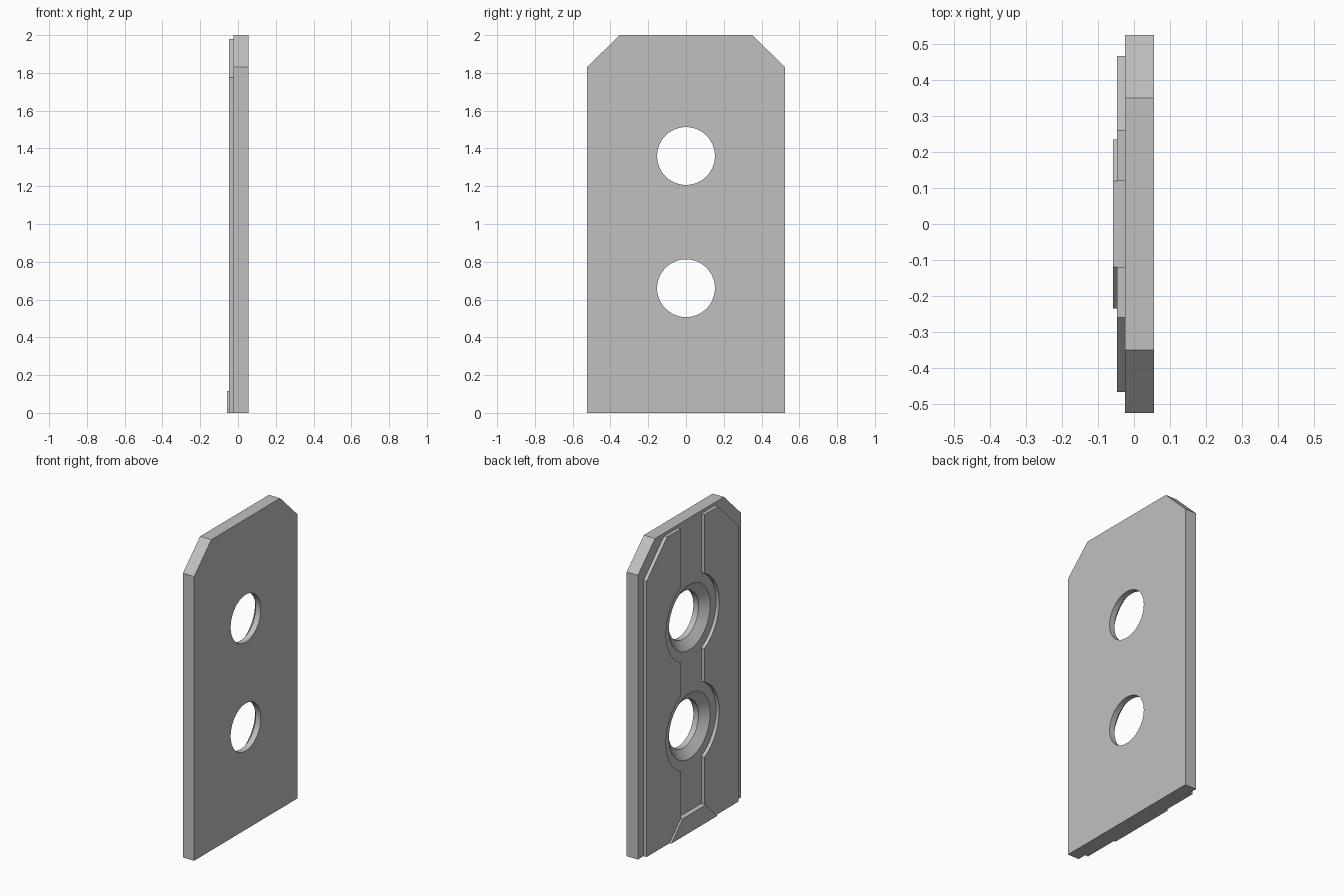
import bpy, bmesh, math
from mathutils import Vector

old = bpy.data.objects.get("Cube")
if old:
    bpy.data.objects.remove(old, do_unlink=True)

HOLES = (0.66, 1.36)      # heights of the screw holes
BACK, FACE, PAD, RAMP = 0.055, -0.025, -0.047, -0.059   # layers along x
SLOT, RELIEF = 0.12, 0.27

grey = bpy.data.materials.new("plain grey")
grey.use_nodes = True
colour = (0.53, 0.53, 0.53, 1)
grey.diffuse_color = colour
grey.node_tree.nodes["Principled BSDF"].inputs["Base Color"].default_value = colour


def add_object(name, bm):
    bmesh.ops.recalc_face_normals(bm, faces=bm.faces)
    mesh = bpy.data.meshes.new(name)
    bm.to_mesh(mesh)
    bm.free()
    mesh.materials.append(grey)
    obj = bpy.data.objects.new(name, mesh)
    bpy.context.collection.objects.link(obj)
    return obj


def slab(name, outline, x0, x1):
    """Extrude a (y, z) outline from x0 to x1."""
    bm = bmesh.new()
    face = bm.faces.new([bm.verts.new((x0, y, z)) for y, z in outline])
    grown = bmesh.ops.extrude_face_region(bm, geom=[face])["geom"]
    verts = [v for v in grown if isinstance(v, bmesh.types.BMVert)]
    bmesh.ops.translate(bm, verts=verts, vec=Vector((x1 - x0, 0, 0)))
    return add_object(name, bm)


def countersink_cutter(z, sides=64):
    """Turned solid: straight bore opening into a cone."""
    bm = bmesh.new()
    rings = []
    for x, r in ((0.1, 0.153), (0.018, 0.153), (FACE, 0.21), (-0.1, 0.21)):
        angles = [math.tau * i / sides for i in range(sides)]
        rings.append([bm.verts.new((x, r * math.cos(a), z + r * math.sin(a))) for a in angles])
    for a, b in zip(rings, rings[1:]):
        for i in range(sides):
            j = (i + 1) % sides
            bm.faces.new((a[i], a[j], b[j], b[i]))
    bm.faces.new(rings[0])
    bm.faces.new(rings[-1])
    cutter = add_object("hole_cutter", bm)
    cutter.hide_render = True
    return cutter


# Main plate with chamfered top corners and two countersunk holes
plate = slab("plate", [(-0.525, 0), (0.525, 0), (0.525, 1.83), (0.35, 2),
                       (-0.35, 2), (-0.525, 1.83)], FACE, BACK)
cutters = [countersink_cutter(z) for z in HOLES]
for cutter in cutters:
    mod = plate.modifiers.new("hole", 'BOOLEAN')
    mod.operation, mod.solver, mod.object = 'DIFFERENCE', 'EXACT', cutter
graph = bpy.context.evaluated_depsgraph_get()
cut_mesh = bpy.data.meshes.new_from_object(plate.evaluated_get(graph))
plate.modifiers.clear()
plate.data = cut_mesh
for cutter in cutters:
    bpy.data.objects.remove(cutter, do_unlink=True)

# Raised pads either side of the slot, with round reliefs around the holes
inner = [(SLOT, 0)]
start = math.acos(SLOT / RELIEF)
for z in HOLES:
    for i in range(25):
        a = start * (i / 12 - 1)
        inner.append((RELIEF * math.cos(a), z + RELIEF * math.sin(a)))
pad = inner + [(SLOT, 1.98), (0.26, 1.98), (0.467, 1.775), (0.467, 0)]
parts = [plate]
for name, side in (("left_pad", 1), ("right_pad", -1)):
    parts.append(slab(name, [(side * y, z) for y, z in pad], PAD, FACE))

# Tapered stop at the foot of the slot
slab("foot_stop", [(-0.235, 0), (0.235, 0), (0.12, 0.115), (-0.12, 0.115)], RAMP, FACE)

# Smooth the round walls while keeping edges sharp
bpy.ops.object.select_all(action='DESELECT')
for obj in parts:
    obj.select_set(True)
bpy.context.view_layer.objects.active = plate
bpy.ops.object.shade_smooth_by_angle(angle=math.radians(30))
